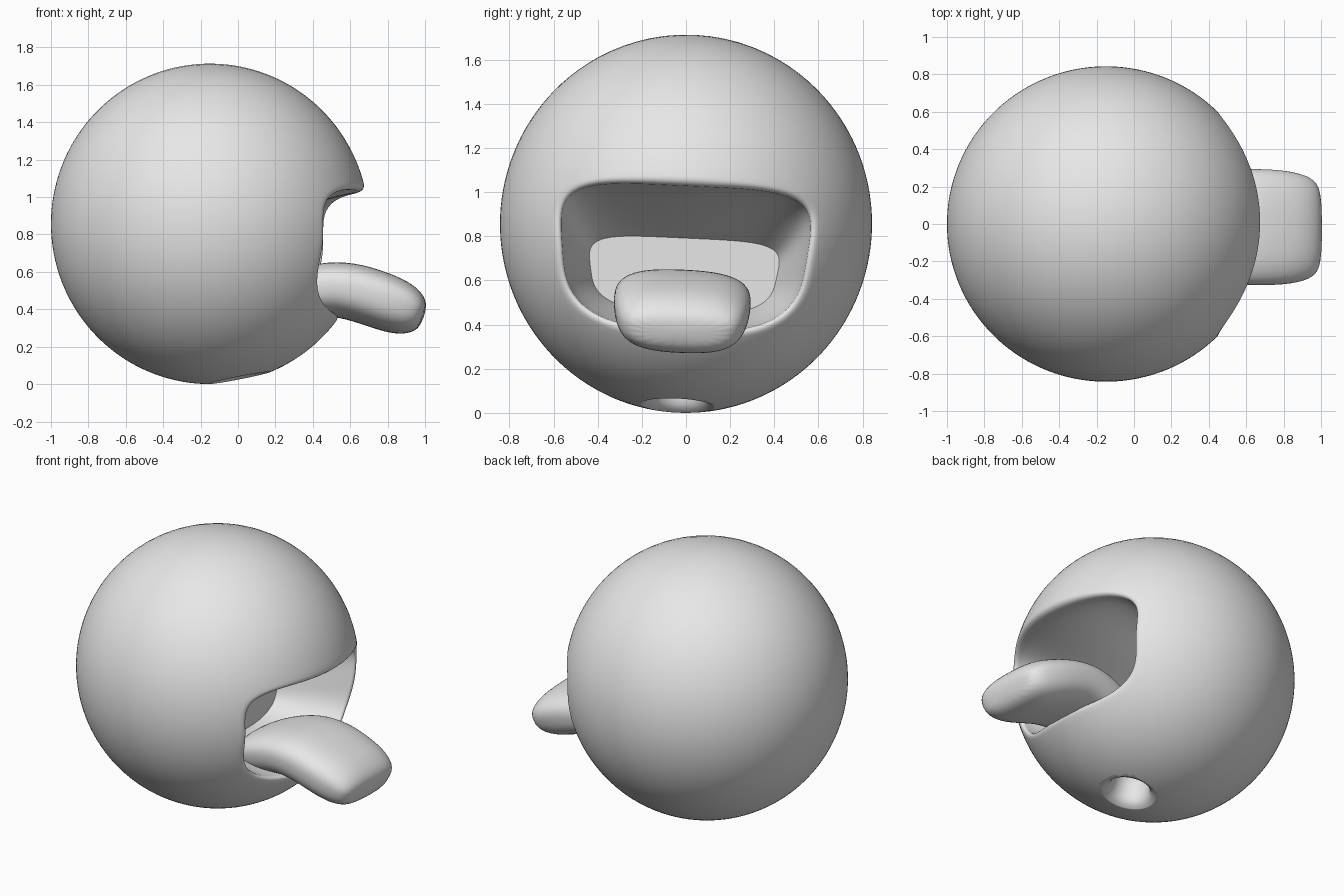
import bpy, bmesh, math
from mathutils import Vector, Matrix

if "Cube" in bpy.data.objects:
    bpy.data.objects.remove(bpy.data.objects["Cube"])

CENTRE = Vector((-0.15, 0, 0.857))
RADII = Vector((0.85, 0.843, 0.857))
TILT = math.radians(-2.7)
SIDES = 144

grey = bpy.data.materials.new("soft grey")
grey.use_nodes = True
grey.diffuse_color = (0.8, 0.8, 0.8, 1)
grey.node_tree.nodes["Principled BSDF"].inputs["Base Color"].default_value = (0.8, 0.8, 0.8, 1)


def loft(name, rings, start=None, end=None):
    """Skin closed rings; each end closes on a point, or on a flat cap."""
    bm = bmesh.new()
    loops = [[bm.verts.new(p) for p in ring] for ring in rings]
    n = len(rings[0])
    for a, b in zip(loops, loops[1:]):
        for i in range(n):
            j = (i + 1) % n
            bm.faces.new((a[i], a[j], b[j], b[i]))
    for loop, tip in ((loops[0], start), (loops[-1], end)):
        if tip is None:
            bm.faces.new(loop)
        else:
            v = bm.verts.new(tip)
            for i in range(n):
                bm.faces.new((loop[i], loop[(i + 1) % n], v))
    bmesh.ops.recalc_face_normals(bm, faces=bm.faces)
    mesh = bpy.data.meshes.new(name)
    bm.to_mesh(mesh)
    bm.free()
    mesh.materials.append(grey)
    ob = bpy.data.objects.new(name, mesh)
    bpy.context.collection.objects.link(ob)
    ob.location = CENTRE
    ob.rotation_euler.x = TILT
    return ob


def smooth(ob, angle):
    bpy.ops.object.select_all(action='DESELECT')
    ob.select_set(True)
    bpy.context.view_layer.objects.active = ob
    bpy.ops.object.shade_smooth_by_angle(angle=math.radians(angle))


def outline(half_w, half_h, mid_z):
    """Rounded mouth shape in y and z, square above and rounder below."""
    pts = []
    for i in range(SIDES):
        a = math.tau * i / SIDES
        c, s = math.cos(a), math.sin(a)
        n = 4.5 if s > 0 else 3.0
        r = (abs(c / half_w) ** n + abs(s / half_h) ** n) ** (-1 / n)
        z = r * s
        pts.append(Vector((0, r * c * (1 + 0.07 * z / half_h), mid_z + z)))
    return pts


def on_ball(p):
    x = math.sqrt(1 - (p.y / RADII.y) ** 2 - (p.z / RADII.z) ** 2)
    return Vector((x * RADII.x, p.y, p.z))


# Body: mouth cavity, rounded lip and ball skinned as one surface
mouth = outline(0.55, 0.325, -0.155)
throat = outline(0.42, 0.17, -0.235)
back_x = 0.15
mid = Vector((back_x, 0, -0.235))
rings = []
for k in (0.3, 0.65, 0.88):
    rings.append([mid + (Vector((back_x, p.y, p.z)) - mid) * k for p in throat])
for t in [1 - i / 14 for i in range(14)]:
    ring = []
    for p, q in zip(mouth, throat):
        v = p.lerp(q, t ** 1.3)
        v.x = on_ball(p).x * (1 - t) + back_x * t - 0.05 * (1 - t)
        ring.append(v)
    rings.append(ring)
# Lip: quarter-round from the cavity wall to the ball skin
for a in [math.pi / 2 * i / 6 for i in range(7)]:
    ring = []
    for p in mouth:
        out = Vector((0, p.y, p.z + 0.155)).normalized()
        v = on_ball(p + out * 0.045 * (1 - math.cos(a)))
        v.x -= 0.05 * (1 - math.sin(a))
        ring.append(v)
    rings.append(ring)
rim = [Vector((v.x / RADII.x, v.y / RADII.y, v.z / RADII.z)).normalized() for v in rings[-1]]
pole = Vector((-1, 0, 0))
for i in range(1, 64):
    ring = []
    for d in rim:
        side = (pole - d * pole.dot(d)).normalized()
        a = d.angle(pole) * i / 64
        ring.append((d * math.cos(a) + side * math.sin(a)) * RADII)
    rings.append(ring)
body = loft("body", rings, start=mid, end=pole * RADII.x)

# Round socket underneath, with a flared edge
profile = [(0.19, -0.1), (0.19, 0.008), (0.165, 0.018), (0.142, 0.03), (0.125, 0.05),
           (0.115, 0.08), (0.11, 0.12), (0.1, 0.2), (0.08, 0.22)]
turn = Vector((0, 0, -1)).rotation_difference(Vector((0.16, 0, -0.83)))
socket = []
for r, depth in profile:
    socket.append([turn @ Vector((r * math.cos(a), r * math.sin(a), depth - RADII.z))
                   for a in (math.tau * i / 64 for i in range(64))])
cutter = loft("socket_cutter", socket)
bpy.context.view_layer.update()
cut = body.modifiers.new("socket", 'BOOLEAN')
cut.object = cutter
cut.operation = 'DIFFERENCE'
cut.solver = 'EXACT'
bpy.context.view_layer.objects.active = body
bpy.ops.object.modifier_apply(modifier=cut.name)
bpy.data.objects.remove(cutter)
smooth(body, 40)

# Tongue: rises from the throat, then droops out (x, z, half width, half height)
path = [(0.12, 0.40, 0.22, 0.10), (0.28, 0.46, 0.27, 0.13), (0.45, 0.51, 0.30, 0.145),
        (0.60, 0.50, 0.31, 0.152), (0.74, 0.455, 0.31, 0.152), (0.86, 0.41, 0.295, 0.148),
        (0.95, 0.375, 0.265, 0.115), (0.995, 0.36, 0.20, 0.06)]
sections = []
for i, (x, z, w, h) in enumerate(path):
    a, b = path[max(i - 1, 0)], path[min(i + 1, len(path) - 1)]
    along = Vector((b[0] - a[0], 0, b[1] - a[1])).normalized()
    up = Vector((-along.z, 0, along.x))
    ring = []
    for k in range(20):
        c, s = math.cos(math.tau * k / 20), math.sin(math.tau * k / 20)
        r = (abs(c) ** 3 + abs(s) ** 3) ** (-1 / 3)
        ring.append(Vector((x, 0, z)) - CENTRE + up * r * s * h
                    + Vector((0, r * c * w * (1 + 0.06 * s), 0)))
    sections.append(ring)
tongue = loft("tongue", sections)
tongue.modifiers.new("round", 'SUBSURF').levels = 2
tongue.modifiers["round"].render_levels = 2
smooth(tongue, 180)
